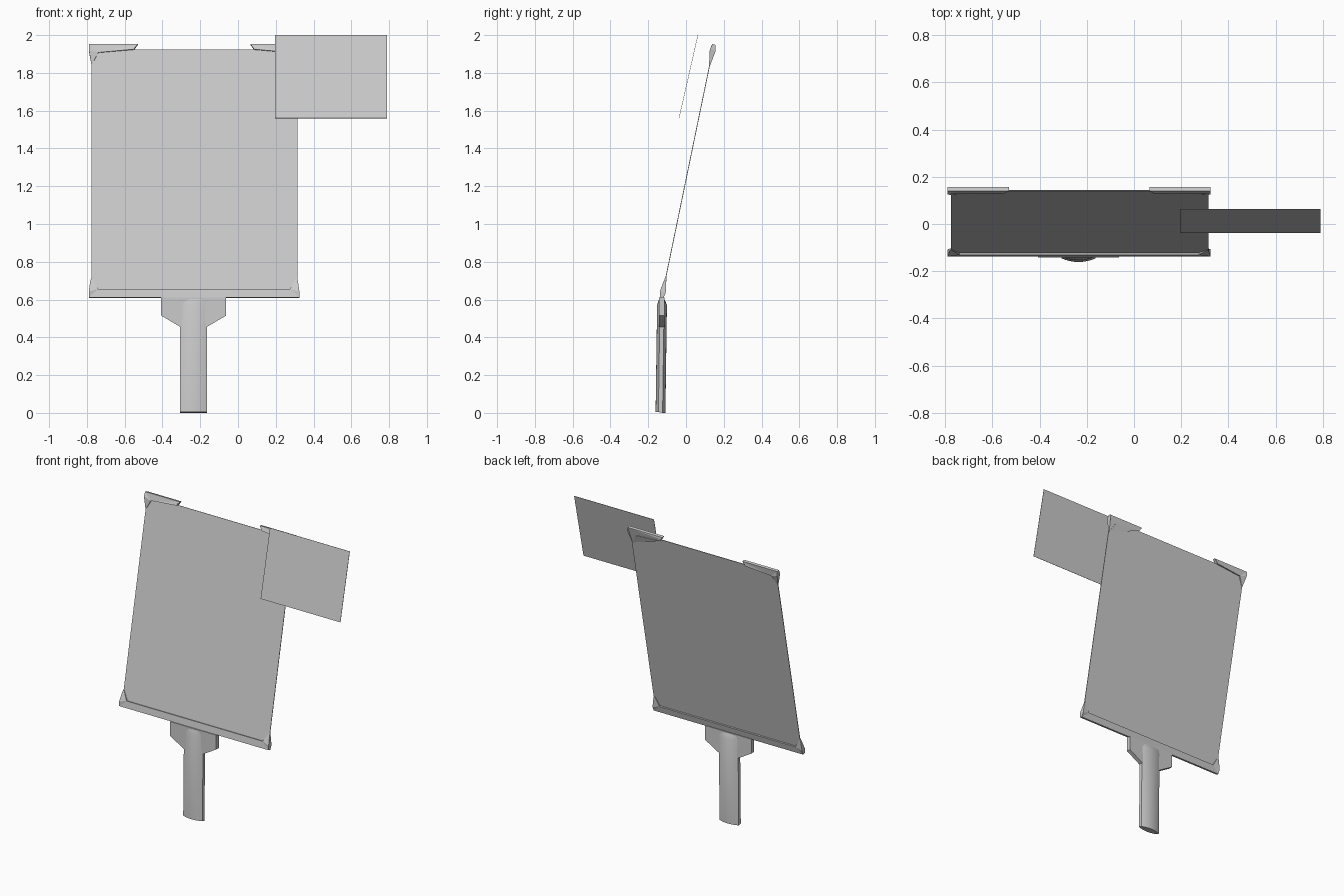
import bpy, bmesh, math

if "Cube" in bpy.data.objects:
    bpy.data.objects.remove(bpy.data.objects["Cube"])

TILT = math.atan(0.2065)
BOARD_X = -0.2325
BOARD_W = 0.5575                # half width of the frame
BOARD_L = 1.34 / math.cos(TILT)  # length along the slope


def finish(name, bm, loc=(0, 0, 0), tilt=0.0):
    bmesh.ops.recalc_face_normals(bm, faces=bm.faces)
    me = bpy.data.meshes.new(name)
    bm.to_mesh(me)
    bm.free()
    ob = bpy.data.objects.new(name, me)
    bpy.context.collection.objects.link(ob)
    ob.location = loc
    ob.rotation_euler.x = -tilt
    return ob


def plate(name, outline, loc, tilt=0.0):
    """Solid plate in the local xz plane; outline = (x, z, half thickness)."""
    bm = bmesh.new()
    front = [bm.verts.new((x, -h, z)) for x, z, h in outline]
    back = [bm.verts.new((x, h, z)) for x, z, h in outline]
    caps = [bm.faces.new(front), bm.faces.new(back[::-1])]
    n = len(outline)
    for i in range(n):
        j = (i + 1) % n
        bm.faces.new((front[i], back[i], back[j], front[j]))
    bmesh.ops.triangulate(bm, faces=caps)
    return finish(name, bm, loc, tilt)


def rect(x0, x1, z0, z1, h):
    return [(x0, z0, h), (x1, z0, h), (x1, z1, h), (x0, z1, h)]


foot = (BOARD_X, -0.129, 0.61)

# Tilted display board
plate("board", rect(-0.5435, 0.5475, 0.01, BOARD_L - 0.026, 0.002), foot, TILT)

# Upper corner clips, tapering down the sides
corner = [(0, 0, 0.009), (0, 0.03, 0.016), (0.015, 0.112, 0.003),
          (0.05, 0.045, 0.011), (0.24, 0.028, 0.014), (0.247, 0.015, 0.013),
          (0.26, 0, 0.009)]
for side, label in ((-1, "left"), (1, "right")):
    pts = [(side * (BOARD_W - x), BOARD_L - d, h) for x, d, h in corner]
    plate("corner_clip_" + label, pts, foot, TILT)

# Lower ledge with raised corners
half = [(0, 0, 0.009), (0, 0.03, 0.016), (0.008, 0.09, 0.006),
        (0.015, 0.112, 0.003), (0.05, 0.045, 0.011)]
ledge = [(x - BOARD_W, d, h) for x, d, h in half]
ledge += [(-x, d, h) for x, d, h in reversed(ledge)]
plate("bottom_ledge", ledge, foot, TILT)

# Bracket under the ledge
wing = [(0.07, 0.455), (0.172, 0.515), (0.172, 0.612)]
outline = [(x, z, 0.014) for x, z in wing]
outline += [(-x, z, h) for x, z, h in reversed(outline)]
plate("handle_bracket", outline, (-0.235, -0.129, 0))

# Handle: lens-shaped section, thinned at the top
bm = bmesh.new()
N = 8
rings = []
for z, cy, limit in ((0.0, -0.135, 1), (0.572, -0.127, 1), (0.61, -0.129, 0.0115)):
    ring = []
    for s in (-1, 1):
        for i in range(N + 1):
            u = s * (2 * i / N - 1)
            h = min(0.011 + 0.015 * (1 - u * u), limit)
            lift = 0.006 if z == 0 and s < 0 else 0
            ring.append(bm.verts.new((-u * 0.0715, cy + s * h, z + lift)))
    rings.append(ring)
for a, b in zip(rings, rings[1:]):
    for i in range(len(a)):
        j = (i + 1) % len(a)
        bm.faces.new((a[i], a[j], b[j], b[i]))
caps = [bm.faces.new(rings[0]), bm.faces.new(rings[-1])]
bmesh.ops.triangulate(bm, faces=caps)
handle = finish("handle", bm, (-0.235, 0, 0))
bpy.context.view_layer.objects.active = handle
handle.select_set(True)
bpy.ops.object.shade_smooth_by_angle(angle=math.radians(25))

# Separate card floating in front of the upper right corner
card_tilt = math.atan(0.1 / 0.44)
plate("card", rect(0.195, 0.79, 0, 0.44 / math.cos(card_tilt), 0.001),
      (0, -0.037, 1.56), card_tilt)
